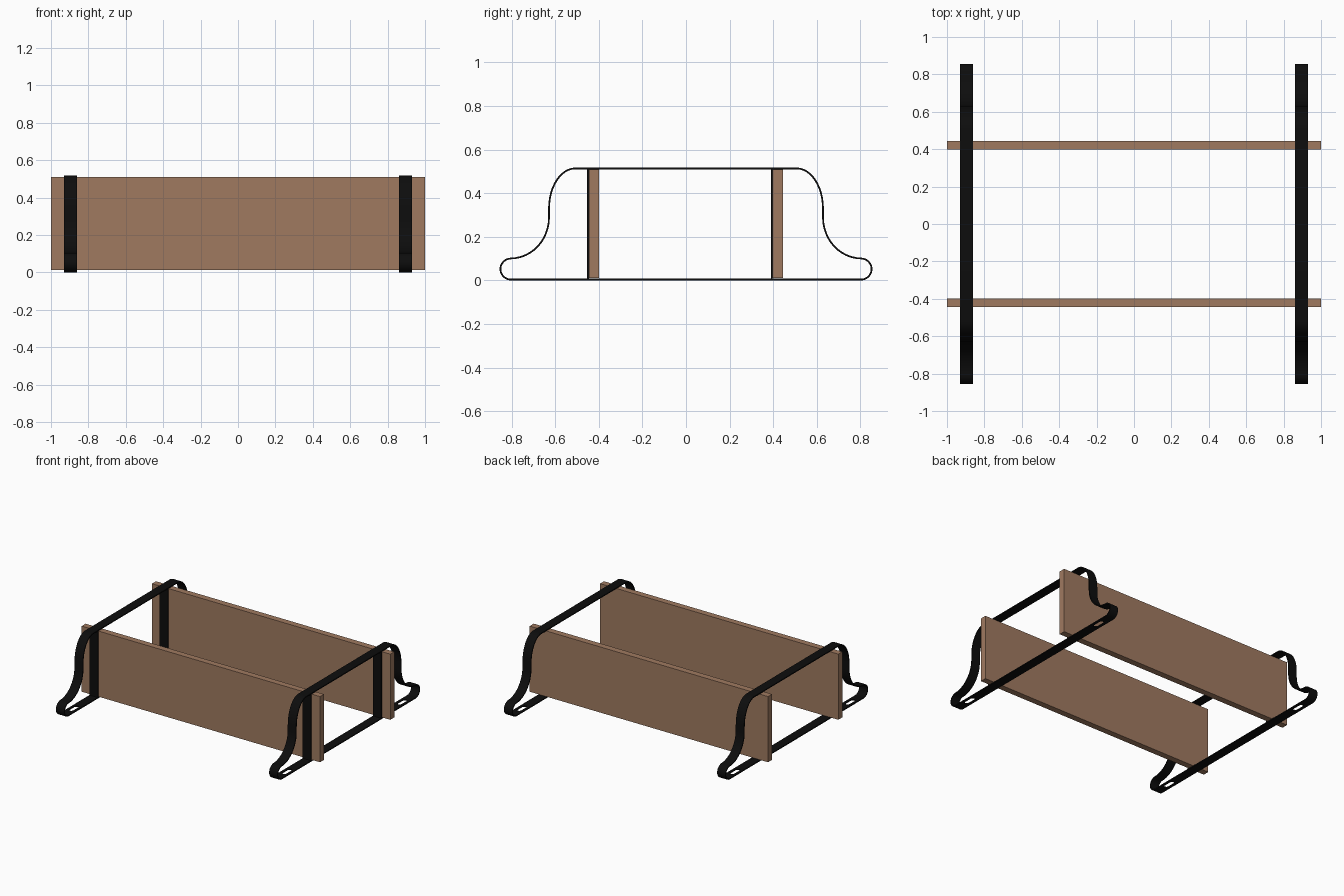
import bpy, bmesh, math
from mathutils import Vector

if "Cube" in bpy.data.objects:
    bpy.data.objects.remove(bpy.data.objects["Cube"])

T = 0.008          # strap thickness
W = 0.07           # strap width
FRAME_X = 0.895    # frame centre
TOP = 0.518


def material(name, rgb):
    m = bpy.data.materials.new(name)
    m.diffuse_color = (*rgb, 1)
    m.use_nodes = True
    m.node_tree.nodes["Principled BSDF"].inputs["Base Color"].default_value = m.diffuse_color
    return m


WOOD = material("brown wood", (0.35, 0.195, 0.118))
METAL = material("black metal", (0.004, 0.004, 0.004))


def finish(name, bm, mat):
    bmesh.ops.recalc_face_normals(bm, faces=bm.faces)
    me = bpy.data.meshes.new(name)
    bm.to_mesh(me)
    bm.free()
    ob = bpy.data.objects.new(name, me)
    bpy.context.collection.objects.link(ob)
    me.materials.append(mat)
    return ob


def box(name, lo, hi, mat):
    bm = bmesh.new()
    bmesh.ops.create_cube(bm, size=1)
    for v in bm.verts:
        v.co = [a + (b - a) * (c + 0.5) for a, b, c in zip(lo, hi, v.co)]
    return finish(name, bm, mat)


def arc(cy, cz, ry, rz, a0, a1, n):
    angles = [math.radians(a0 + (a1 - a0) * i / n) for i in range(n + 1)]
    return [Vector((cy + ry * math.cos(a), cz + rz * math.sin(a))) for a in angles]


def frame_outline():
    # shoulder, hollow ankle, rounded toe; then mirrored for the other end
    half = arc(0.507, 0.33, 0.125, TOP - 0.33, 90, 0, 12)
    half += arc(0.805, 0.29, 0.173, 0.185, 180, 270, 12)
    half += arc(0.802, 0.0525, 0.053, 0.0525, 90, -90, 12)
    return half + [Vector((-p.x, p.y)) for p in reversed(half)]


def strap_loop(name, x):
    outer = frame_outline()
    n = len(outer)
    inner = []
    for i, p in enumerate(outer):
        t = (outer[(i + 1) % n] - outer[i - 1]).normalized()
        # flat runs keep an exact vertical offset
        if abs(p.y) < 1e-5 or abs(p.y - TOP) < 1e-5:
            t = Vector((1 if p.y > 0.2 else -1, 0))
        inner.append(p + Vector((t.y, -t.x)) * T)
    bm = bmesh.new()
    rings = [[bm.verts.new((x + s * W / 2, p.x, p.y)) for p in line]
             for s, line in ((-1, outer), (1, outer), (1, inner), (-1, inner))]
    for k in range(4):
        a, b = rings[k], rings[(k + 1) % 4]
        for i in range(n):
            j = (i + 1) % n
            bm.faces.new((a[i], a[j], b[j], b[i]))
    return finish(name, bm, METAL)


def slot_cutter(name, x, y):
    # rounded slot running along the strap
    pts = arc(x, y + 0.03, 0.017, 0.017, 0, 180, 8)
    pts += arc(x, y - 0.03, 0.017, 0.017, 180, 360, 8)
    bm = bmesh.new()
    face = bm.faces.new([bm.verts.new((p.x, p.y, -0.02)) for p in pts])
    ext = bmesh.ops.extrude_face_region(bm, geom=[face])
    for v in ext["geom"]:
        if isinstance(v, bmesh.types.BMVert):
            v.co.z = 0.03
    ob = finish(name, bm, METAL)
    ob.hide_render = True
    ob.hide_set(True)
    return ob


# the two long boards
box("front_board", (-1, -0.445, 0.012), (1, -0.398, 0.51), WOOD)
box("back_board", (-1, 0.397, 0.012), (1, 0.445, 0.51), WOOD)

for side, x in (("left", -FRAME_X), ("right", FRAME_X)):
    # bent strap frame with mounting slots near the toes
    loop = strap_loop(side + "_frame", x)
    for end, y in (("front", -0.69), ("back", 0.69)):
        mod = loop.modifiers.new(end + "_slot", 'BOOLEAN')
        mod.operation = 'DIFFERENCE'
        mod.solver = 'EXACT'
        mod.object = slot_cutter(f"{side}_{end}_slot_cutter", x, y)
    bpy.ops.object.select_all(action='DESELECT')
    bpy.context.view_layer.objects.active = loop
    loop.select_set(True)
    bpy.ops.object.shade_smooth_by_angle(angle=math.radians(30))
    # upright straps on the front face of each board
    for end, y in (("front", -0.445), ("back", 0.397)):
        box(f"{side}_{end}_upright", (x - W / 2, y - T, T / 2),
            (x + W / 2, y, TOP - T / 2), METAL)
